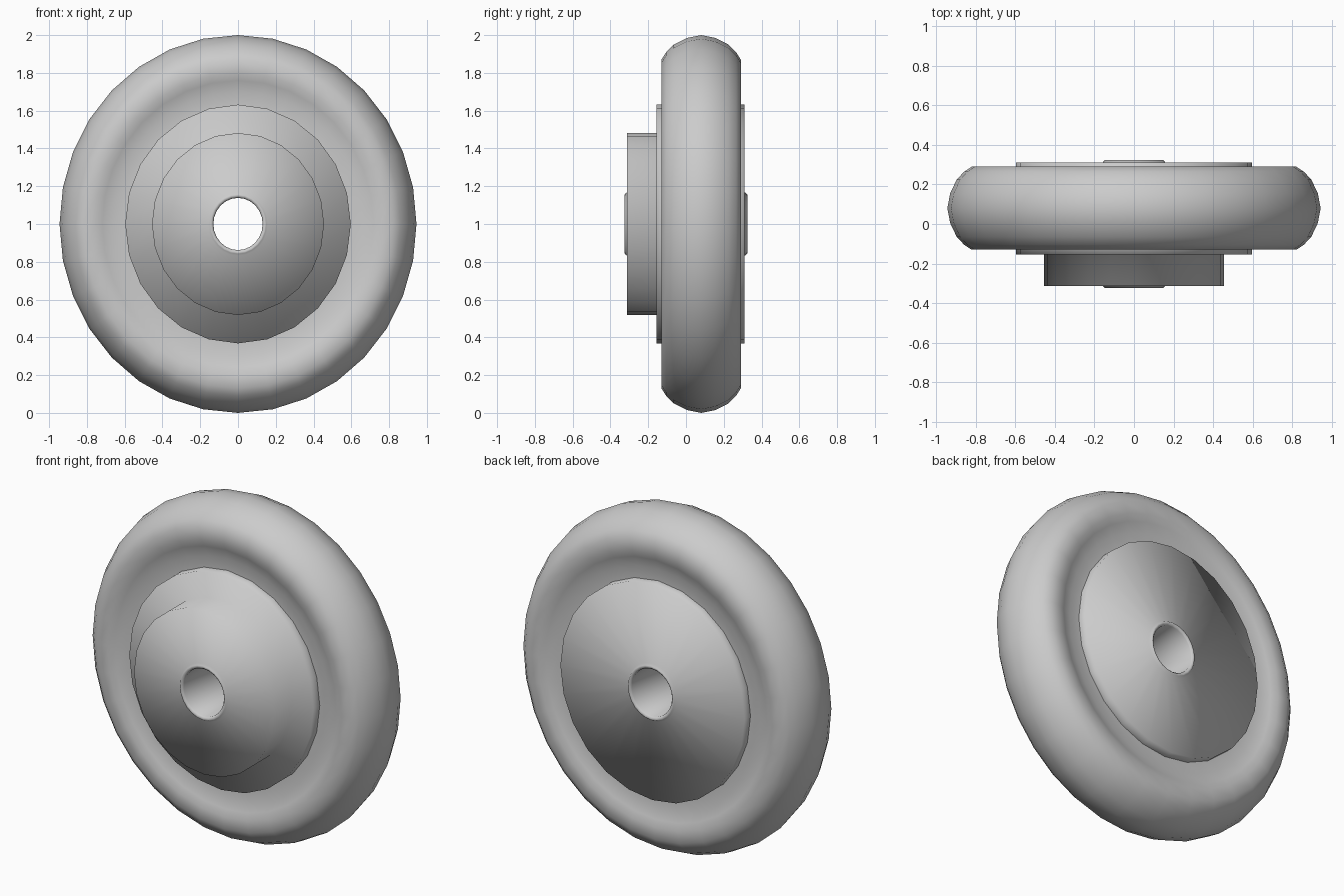
import bpy
import bmesh
import math

if "Cube" in bpy.data.objects:
    bpy.data.objects.remove(bpy.data.objects["Cube"])

CENTRE_Z = 1.0
SQUASH_X = 0.945   # the wheel is slightly narrower than it is tall


def lathe(name, profile, sides, closed=False):
    """Spin (radius, y) points around the y axle; outer points run front to back."""
    bm = bmesh.new()
    rings = []
    for r, y in profile:
        ring = []
        for i in range(sides):
            a = 2 * math.pi * i / sides
            ring.append(bm.verts.new((r * math.cos(a) * SQUASH_X, y,
                                      r * math.sin(a) + CENTRE_Z)))
        rings.append(ring)
    pairs = list(zip(rings, rings[1:]))
    if closed:
        pairs.append((rings[-1], rings[0]))
    for a, b in pairs:
        for i in range(sides):
            j = (i + 1) % sides
            bm.faces.new((a[i], b[i], b[j], a[j])).smooth = True
    mesh = bpy.data.meshes.new(name)
    bm.to_mesh(mesh)
    bm.free()
    obj = bpy.data.objects.new(name, mesh)
    bpy.context.collection.objects.link(obj)
    return obj


# Tyre: half profile (radius, distance from mid-plane), mirrored to the back
MID_Y = 0.08
half = [(0.615, 0.175), (0.70, 0.175), (0.76, 0.195), (0.80, 0.21),
        (0.87, 0.21), (0.91, 0.185), (0.95, 0.145), (0.985, 0.075)]
tyre_profile = ([(r, MID_Y - d) for r, d in half] + [(1.0, MID_Y)]
                + [(r, MID_Y + d) for r, d in reversed(half)])
lathe("tyre", tyre_profile, 32)

# Hub: stepped front, flat back, small rounded lips and an axle hole through it
hub_profile = [(0.138, -0.315), (0.148, -0.325), (0.158, -0.324), (0.168, -0.313),
               (0.482, -0.313), (0.482, -0.155),
               (0.632, -0.155), (0.632, -0.09),
               (0.632, 0.25), (0.632, 0.311),
               (0.168, 0.311), (0.158, 0.324), (0.148, 0.325), (0.138, 0.315)]
lathe("hub", hub_profile, 24, closed=True)
